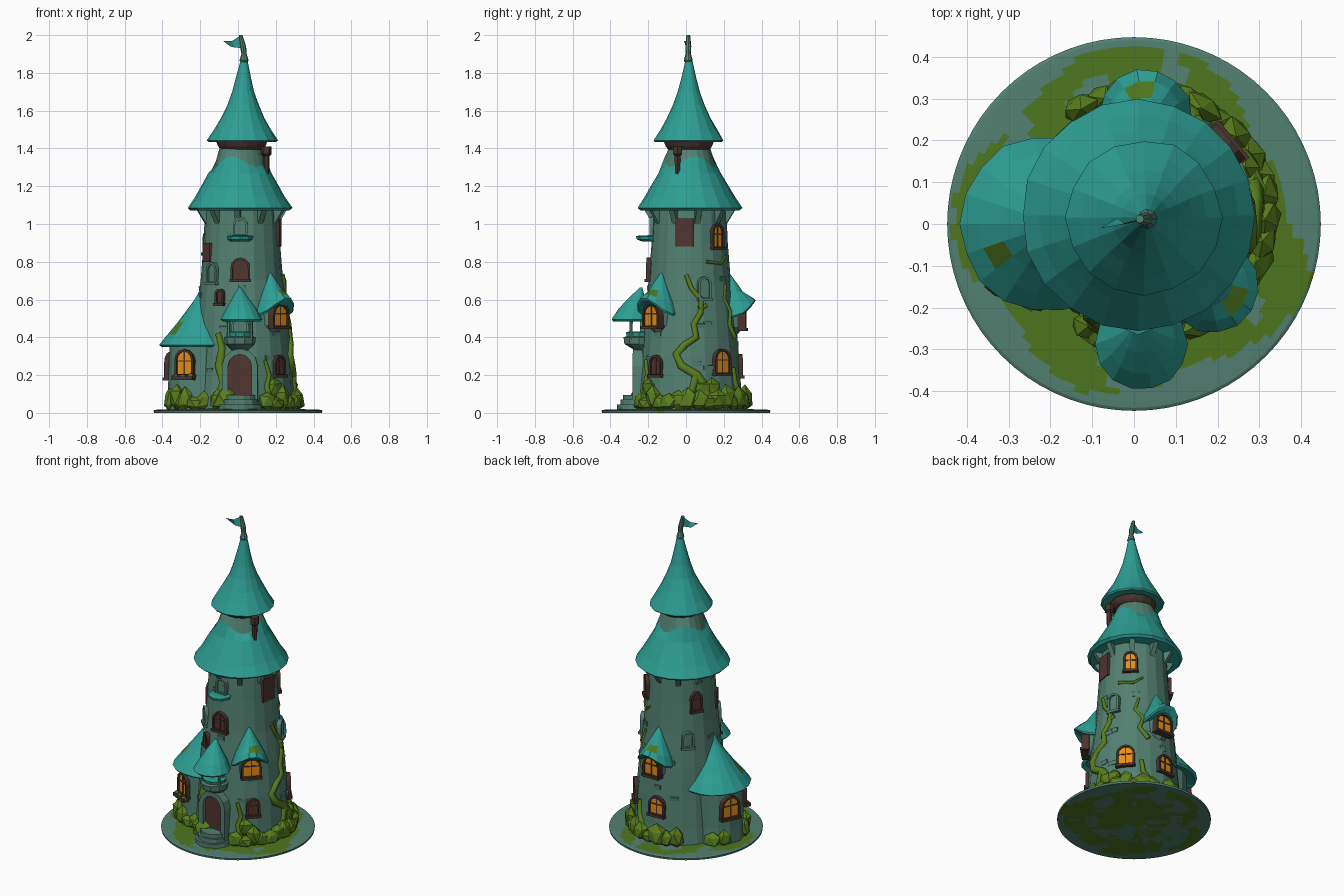
import bpy, bmesh, math, random
from mathutils import Vector, Matrix, noise

if "Cube" in bpy.data.objects:
    bpy.data.objects.remove(bpy.data.objects["Cube"])
random.seed(4)

def material(name, col):
    m = bpy.data.materials.new(name)
    m.diffuse_color = (*col, 1)
    m.use_nodes = True
    m.node_tree.nodes["Principled BSDF"].inputs["Base Color"].default_value = m.diffuse_color
    return m

TEAL = material("teal roof", (0.026, 0.345, 0.295))
STONE = material("green stone", (0.085, 0.215, 0.165))
GRASS = material("grass", (0.075, 0.18, 0.013))
BUSH = material("bush green", (0.1, 0.21, 0.012))
WOOD = material("dark wood", (0.065, 0.035, 0.027))
DOOR = material("red brown wood", (0.085, 0.035, 0.03))
GLOW = material("orange glow", (0.8, 0.27, 0.008))

def make(name, verts, faces, mats, M=None, rule=None):
    me = bpy.data.meshes.new(name)
    bm = bmesh.new()
    vs = [bm.verts.new(v) for v in verts]
    for f in faces:
        bm.faces.new([vs[i] for i in f])
    bmesh.ops.recalc_face_normals(bm, faces=bm.faces)
    if rule:
        for f in bm.faces:
            f.material_index = rule(f.calc_center_median())
    if M:
        bm.transform(M)
    bm.to_mesh(me)
    bm.free()
    for m in (mats if isinstance(mats, (list, tuple)) else [mats]):
        me.materials.append(m)
    ob = bpy.data.objects.new(name, me)
    bpy.context.collection.objects.link(ob)
    return ob

def lathe(name, prof, n, mats, c=(0, 0), jit=0, rule=None, warp=None, M=None):
    """Stack of rings; each profile point is (radius, z[, dx, dy])."""
    vs, fs = [], []
    for i, p in enumerate(prof):
        r, z, dx, dy = (*p, 0, 0)[:4]
        for k in range(n):
            a = 2 * math.pi * k / n
            rr = r * (1 + random.uniform(-jit, jit))
            v = Vector((c[0] + dx + rr * math.cos(a), c[1] + dy + rr * math.sin(a), z))
            if warp:
                v.z += warp(i, a)
            vs.append(v)
    for i in range(len(prof) - 1):
        for k in range(n):
            k2 = (k + 1) % n
            fs.append((i*n + k, i*n + k2, (i+1)*n + k2, (i+1)*n + k))
    fs += [tuple(range(n)), tuple(range((len(prof)-1)*n, len(prof)*n))]
    return make(name, vs, fs, mats, M, rule)

def box(name, M, loc, size, mat):
    vs = [(loc[0] + size[0]*x/2, loc[1] + size[1]*y/2, loc[2] + size[2]*z/2)
          for x in (-1, 1) for y in (-1, 1) for z in (-1, 1)]
    fs = [(0, 1, 3, 2), (4, 5, 7, 6), (0, 1, 5, 4), (2, 3, 7, 6), (0, 2, 6, 4), (1, 3, 7, 5)]
    return make(name, vs, fs, mat, M)

# walls: centre plus radius profile
MAIN = ((0.02, 0.02), [(0.285, 0), (0.272, 0.12), (0.26, 0.3), (0.242, 0.5), (0.218, 0.7), (0.203, 0.9), (0.192, 1.1)])
SIDE = ((-0.21, -0.01), [(0.168, 0), (0.16, 0.12), (0.153, 0.4)])

def radius(wall, z):
    p = wall[1]
    for (r0, z0), (r1, z1) in zip(p, p[1:]):
        if z <= z1:
            return r0 + (r1 - r0) * (z - z0) / (z1 - z0)
    return p[-1][0]

def on_wall(az, z, out=0, wall=MAIN, r=None):
    """Local y points out of the wall, z up."""
    a, c = math.radians(az), wall[0]
    r = (radius(wall, z) if r is None else r) + out
    return Matrix.Translation((c[0] + r*math.cos(a), c[1] + r*math.sin(a), z)) @ Matrix.Rotation(a - math.pi/2, 4, 'Z')

def arch(w, h, y):
    pts = [(-w/2, y, -h/2), (w/2, y, -h/2)]
    return pts + [(w/2*math.cos(t*math.pi/6), y, h/2 - w/2 + w/2*math.sin(t*math.pi/6)) for t in range(7)]

def window(name, az, z, w, h, pane, frame=WOOD, wall=MAIN, r=None, bars=True, t=0.012, sill=True, out=0.014):
    M = on_wall(az, z, 0, wall, radius(wall, z - h*0.2) if r is None else r)
    vs = arch(w, h, -0.03) + arch(w, h, 0.004)
    n = len(vs) // 2
    side = [(k, (k+1) % n, (k+1) % n + n, k + n) for k in range(n)]
    make(name + "_pane", vs, side + [tuple(range(n)), tuple(range(n, 2*n))], pane, M)
    W, H = w + 2*t, h + 2*t
    vs = arch(W, H, -0.03) + arch(W, H, out) + arch(w, h, out) + arch(w, h, -0.03)
    make(name + "_frame", vs, [(j*n + k, j*n + (k+1) % n, (j+1) % 4*n + (k+1) % n, (j+1) % 4*n + k)
                               for j in range(4) for k in range(n)], frame, M)
    if bars:
        box(name + "_bar", M, (0, 0.004, 0), (0.007, 0.007, h), WOOD)
        box(name + "_crossbar", M, (0, 0.004, 0.01), (w, 0.007, 0.007), WOOD)
    if sill:
        box(name + "_sill", M, (0, 0, -h/2 - 0.01), (W + 0.008, 0.045, 0.016), frame)

# ground disc: grass reaches out to a different radius in each direction
EDGE = [0.37, 0.36, 0.35, 0.4, 0.425, 0.42, 0.42, 0.38, 0.37, 0.42, 0.445, 0.41, 0.36, 0.39, 0.42, 0.4, 0.37, 0.39, 0.42, 0.45]
def grassy(c):
    u = math.atan2(c.y, c.x) / (2*math.pi) % 1 * len(EDGE)
    i = int(u) % len(EDGE)
    e = EDGE[i] + (EDGE[(i + 1) % len(EDGE)] - EDGE[i]) * (u - int(u))
    spot = noise.noise(Vector((c.x, c.y, 0.7)) * 9)
    return int(c.xy.length < e and spot < 0.3)
lathe("ground_disc", [(r/100, 0) for r in range(2, 44, 3)] + [(0.445, 0), (0.447, 0.012), (0.44, 0.016)] +
      [(0.44 - k*0.015, 0.0165 + k*0.0005) for k in range(1, 13)], 72, [STONE, GRASS], rule=grassy)

# main tower, roofs and neck
lathe("main_tower", MAIN[1], 20, STONE, MAIN[0], 0.01)
lathe("lower_roof", [(0.17, 1.07), (0.262, 1.072), (0.277, 1.085), (0.24, 1.14), (0.205, 1.2), (0.165, 1.27),
                     (0.136, 1.33), (0.106, 1.41)], 20, [TEAL, STONE], (0.01, 0.02), 0.012,
      rule=lambda c: int(c.z > 1.35), warp=lambda i, a: 0.03*math.sin(3*a + 1) if i == 6 else 0)
lathe("neck_ring", [(0.112, 1.395), (0.125, 1.41), (0.135, 1.435), (0.1, 1.45)], 14, WOOD, (0.02, 0.015))
lathe("upper_roof", [(0.12, 1.445), (0.178, 1.435), (0.186, 1.443), (0.152, 1.5), (0.117, 1.56), (0.083, 1.63, 0.003),
                     (0.058, 1.7, 0.003), (0.038, 1.78, 0.005), (0.02, 1.86, 0.008)], 16, TEAL, (0.024, 0.015), 0.02)
lathe("finial", [(0.014, 1.85), (0.024, 1.865), (0.02, 1.88), (0.014, 1.9), (0.016, 1.94, -0.005), (0.01, 2.0, -0.018)],
      8, STONE, (0.032, 0.012))
make("flag", [(0.03, 0.01, 1.93), (0.015, 0.012, 1.998), (-0.03, 0.0, 1.97), (-0.02, 0.0, 1.935), (-0.08, -0.01, 1.97),
              (-0.04, 0.014, 1.94)], [(0, 1, 2, 3), (3, 2, 4, 5)], TEAL)
lathe("chimney", [(0.014, 1.24), (0.018, 1.36), (0.028, 1.37), (0.026, 1.41)], 6, WOOD, (0.15, -0.045))
for k in range(10):
    M = on_wall(k*36 + 12, 1.03, 0)
    make("eave_bracket", [(x, y, z) for x in (-0.015, 0.015) for y, z in ((-0.02, -0.03), (0.0, -0.03), (0.045, 0.045), (-0.02, 0.045))],
         [(0, 1, 2, 3), (4, 5, 6, 7), (0, 1, 5, 4), (1, 2, 6, 5), (2, 3, 7, 6), (3, 0, 4, 7)], STONE, M)

# side tower on the left
lathe("side_tower", SIDE[1], 14, STONE, SIDE[0], 0.015)
lathe("side_roof", [(0.14, 0.37), (0.2, 0.35), (0.212, 0.36), (0.17, 0.415, 0.003), (0.12, 0.48, 0.006), (0.078, 0.54, 0.01),
                    (0.04, 0.6, 0.015), (0.008, 0.665, 0.02)], 18, [TEAL, GRASS], (-0.205, 0.0), 0.02,
      rule=lambda c: int((c - Vector((-0.32, -0.07, 0.46))).length < 0.04))
window("side_window_front", 243, 0.265, 0.085, 0.12, GLOW, wall=SIDE)
window("side_window_back", 155, 0.25, 0.1, 0.12, GLOW, wall=SIDE)
box("flower_box", on_wall(243, 0.185, 0.015, SIDE), (0, 0, 0), (0.12, 0.04, 0.022), WOOD)

# dormers: stone body, lit window and a hood whose front rim lifts up
def dormer(az, z):
    M = on_wall(az, z, 0, r=0.25)
    lathe("dormer_body", [(0.035, -0.12, 0, -0.02), (0.066, -0.06), (0.066, 0.07), (0.05, 0.12)], 8, STONE, (0, -0.03), M=M)
    window("dormer_window", az, z - 0.01, 0.095, 0.105, GLOW, r=0.284)
    lift = lambda i, a: (0.085 * max(0, math.sin(a))**2 if i in (1, 2) else 0.045 * max(0, math.sin(a))**2 if i in (0, 3) else 0)
    lathe("dormer_roof", [(0.08, 0.01), (0.105, -0.01), (0.112, 0), (0.088, 0.06, 0, -0.003), (0.055, 0.125, 0, -0.01),
                          (0.028, 0.175, 0, -0.018), (0.005, 0.215, 0, -0.025)], 14, [TEAL, GRASS], (0, -0.012), 0.02, warp=lift, M=M,
          rule=lambda c: int((c - Vector((-0.01, 0.05, 0.1))).length < 0.035))
dormer(315, 0.525)
dormer(88, 0.515)

# door, steps and porch with a little balcony
window("door", 268, 0.2, 0.125, 0.22, DOOR, STONE, bars=False, t=0.032, sill=False, out=0.025, r=0.275)
for r, z in ((0.115, 0.045), (0.1, 0.07), (0.085, 0.095)):
    lathe("door_step", [(r, 0.01), (r, z)], 14, STONE, (0.01, -0.25), 0.03)
lathe("porch_balcony", [(0.04, 0.33, 0, 0.02), (0.08, 0.365), (0.085, 0.4), (0.07, 0.405)], 10, STONE, (0.01, -0.25))
lathe("balcony_rail", [(0.066, 0.4), (0.072, 0.425), (0.06, 0.43)], 10, TEAL, (0.01, -0.25))
window("porch_doorway", 268, 0.45, 0.07, 0.09, STONE, STONE, bars=False, sill=False)
for x in (-0.05, 0.07):
    lathe("porch_post", [(0.013, 0.39), (0.009, 0.42), (0.009, 0.47), (0.015, 0.51)], 6, STONE, (x, -0.29))
lathe("porch_roof", [(0.08, 0.5), (0.1, 0.485), (0.11, 0.495), (0.082, 0.55, 0, 0.01), (0.046, 0.605, -0.005, 0.025),
                     (0.006, 0.665, -0.01, 0.05)], 14, TEAL, (0.018, -0.287), 0.02)
lathe("upper_balcony", [(0.05, 0.908, 0, 0.01), (0.065, 0.918), (0.07, 0.935), (0.05, 0.94)], 8, TEAL, (0.01, -0.195))

# windows: name, angle, height, width, height, pane, frame, bars
for nm, az, z, w, h, pane, fr, bars in [
        ("front_arch_window", 268, 0.76, 0.08, 0.1, DOOR, WOOD, True),
        ("lower_right_window", 318, 0.25, 0.06, 0.09, DOOR, WOOD, True),
        ("lower_lit_window", 40, 0.27, 0.085, 0.115, GLOW, WOOD, True),
        ("back_lit_window", 93, 0.25, 0.085, 0.1, GLOW, WOOD, True),
        ("upper_lit_window", 45, 0.935, 0.06, 0.11, GLOW, WOOD, True),
        ("upper_back_window", 150, 0.9, 0.05, 0.1, DOOR, WOOD, True),
        ("small_left_window", 240, 0.615, 0.03, 0.06, DOOR, WOOD, False),
        ("front_niche", 268, 0.985, 0.055, 0.08, STONE, STONE, False),
        ("left_niche", 225, 0.74, 0.05, 0.09, STONE, STONE, False),
        ("back_niche", 135, 0.67, 0.05, 0.08, STONE, STONE, False),
        ("right_niche", 20, 0.66, 0.05, 0.1, STONE, STONE, False)]:
    window(nm, az, z, w, h, pane, fr, bars=bars)
for az, z, w, h in ((352, 0.955, 0.095, 0.15), (208, 0.85, 0.08, 0.1)):
    box("wood_panel", on_wall(az, z), (0, -0.008, 0), (w, 0.03, h), DOOR)

# scattered raised stones
for k in range(24):
    az, z = random.uniform(0, 360), random.uniform(0.15, 1.0)
    box("raised_stone", on_wall(az, z) @ Matrix.Rotation(-0.1, 4, 'X'), (0, -0.009, 0),
        (random.uniform(0.03, 0.06), 0.024, random.uniform(0.02, 0.035)), STONE)

# vines climbing the wall
def vine(path, thick, mat=BUSH):
    cu = bpy.data.curves.new("vine", 'CURVE')
    cu.dimensions, cu.bevel_depth, cu.bevel_resolution, cu.use_fill_caps = '3D', thick, 1, True
    sp = cu.splines.new('POLY')
    sp.points.add(len(path) - 1)
    for i, (p, (az, z)) in enumerate(zip(sp.points, path)):
        p.co = (*on_wall(az, z, 0.001).translation, 1)
        p.radius = 1.3 - 0.8 * i / len(path)
    cu.materials.append(mat)
    bpy.context.collection.objects.link(bpy.data.objects.new("vine", cu))
vine([(22, 0.05), (15, 0.15), (8, 0.2), (350, 0.25), (344, 0.31), (354, 0.36), (8, 0.4), (5, 0.47), (14, 0.53), (15, 0.6), (2, 0.66), (355, 0.73)], 0.022)
vine([(12, 0.55), (22, 0.57)], 0.012)
vine([(8, 0.2), (3, 0.12), (350, 0.06)], 0.02)
vine([(303, 0.06), (299, 0.14), (303, 0.2), (298, 0.28)], 0.014)
vine([(244, 0.05), (250, 0.16), (243, 0.25), (246, 0.34), (240, 0.42)], 0.026)
vine([(70, 0.1), (62, 0.16), (60, 0.24)], 0.016)
vine([(70, 0.4), (58, 0.47), (64, 0.54), (52, 0.6), (58, 0.68)], 0.012)
vine([(25, 0.8), (50, 0.79), (65, 0.83)], 0.008, GRASS)

# leafy lumps around the foot of the walls
def bush(M, r, h):
    bm = bmesh.new()
    bmesh.ops.create_icosphere(bm, subdivisions=1, radius=1)
    for v in bm.verts:
        v.co *= random.uniform(0.8, 1.2)
        v.co = Vector((v.co.x*r, v.co.y*r*0.7, max(0.0, v.co.z*h*0.5 + h*0.45)))
    me = bpy.data.meshes.new("bush")
    bm.transform(M)
    bm.to_mesh(me)
    bm.free()
    me.materials.append(BUSH)
    bpy.context.collection.objects.link(bpy.data.objects.new("bush", me))
for az in (244, 252, 298, 308, 318, 328, 338, 348, 358, 10, 20, 30, 40, 50, 61, 72, 84, 96, 108, 120):
    bush(on_wall(az, 0.012, 0.01), random.uniform(0.045, 0.065), random.uniform(0.07, 0.15))
for az in (118, 140, 205, 228, 245, 262, 280, 295):
    bush(on_wall(az, 0.012, 0.002, SIDE), random.uniform(0.035, 0.055), random.uniform(0.07, 0.15))
for az in (15, 25, 308):
    bush(on_wall(az, 0.07, -0.005), 0.05, 0.12)
for x in (-0.045, 0, 0.045):
    bush(on_wall(243, 0.18, 0.02, SIDE) @ Matrix.Translation((x, 0, 0)), 0.022, 0.03)
